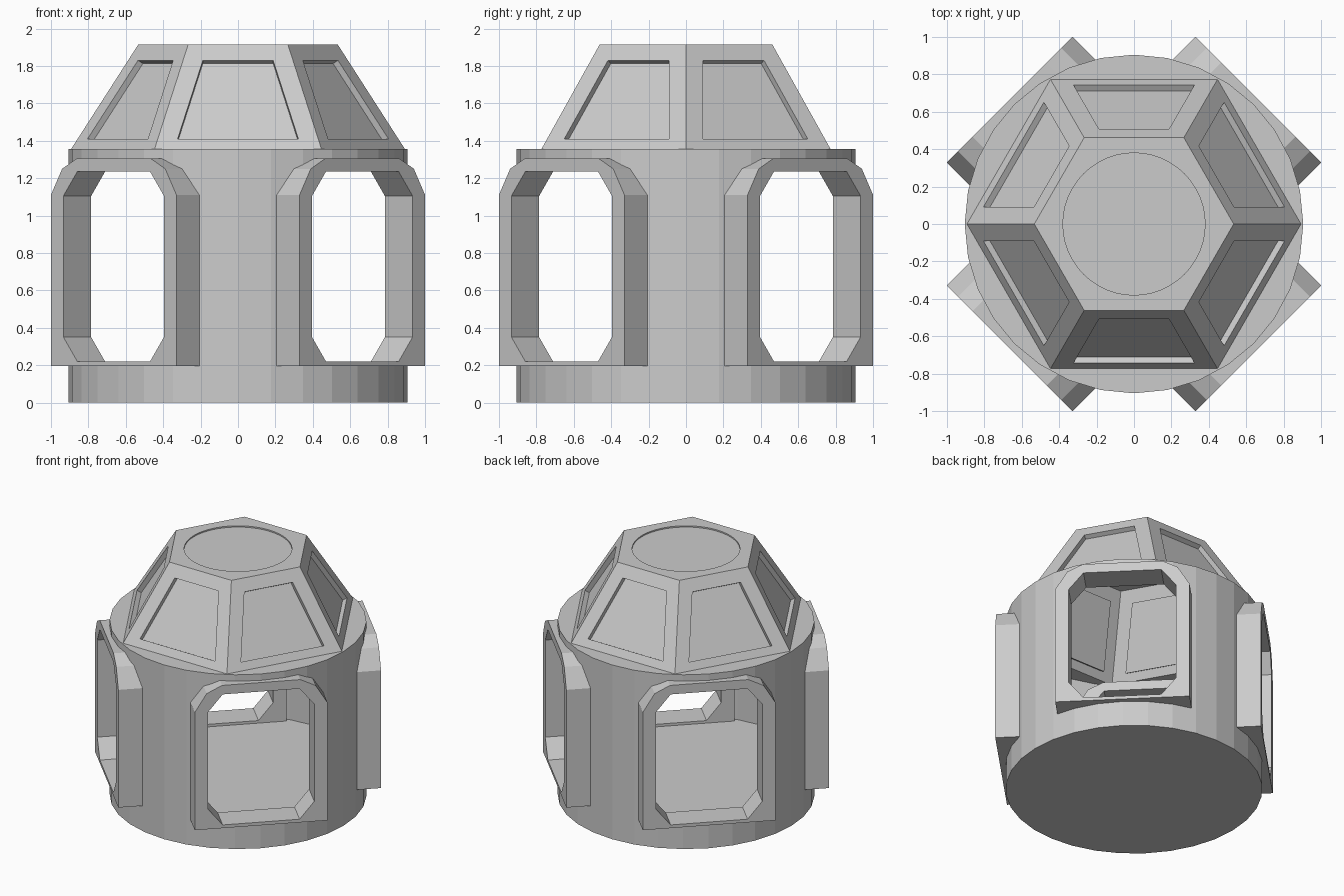
import bpy, bmesh, math
from mathutils import Vector, Matrix

if "Cube" in bpy.data.objects:
    bpy.data.objects.remove(bpy.data.objects["Cube"])

grey = bpy.data.materials.new("hull_grey")
grey.diffuse_color = (0.6, 0.6, 0.6, 1)
grey.use_nodes = True
grey.node_tree.nodes["Principled BSDF"].inputs["Base Color"].default_value = grey.diffuse_color
R, DECK, TOP, FLOOR = 0.905, 1.355, 1.915, 0.2


def finish(name, bm, recalc=True):
    bmesh.ops.remove_doubles(bm, verts=bm.verts[:], dist=1e-4)
    if recalc:
        bmesh.ops.recalc_face_normals(bm, faces=bm.faces[:])
    me = bpy.data.meshes.new(name)
    bm.to_mesh(me)
    bm.free()
    me.materials.append(grey)
    ob = bpy.data.objects.new(name, me)
    bpy.context.collection.objects.link(ob)
    return ob


def ring(n, r, z):
    return [Vector((r * math.cos(2 * math.pi * i / n), r * math.sin(2 * math.pi * i / n), z)) for i in range(n)]


def loop_edges(bm, pts):
    vs = [bm.verts.new(p) for p in pts]
    return [bm.edges.new((vs[i], vs[(i + 1) % len(vs)])) for i in range(len(vs))]


def fill_between(bm, outer, inner, normal):
    edges = loop_edges(bm, outer) + loop_edges(bm, inner)
    bmesh.ops.triangle_fill(bm, use_beauty=True, use_dissolve=False, edges=edges, normal=normal)


def mirrored(half):
    return half + [(-u, z) for u, z in reversed(half)]


# Outlines of the hatch frames: (sideways, height)
outer = mirrored([(0.475, 0.195), (0.475, 1.11), (0.39, 1.25), (0.28, 1.305)])
hole = mirrored([(0.275, 0.22), (0.38, 0.35), (0.38, 1.105), (0.275, 1.235)])

# Cylinder wall, sliced along the hatch outlines and opened there
bm = bmesh.new()
lo, hi = ring(32, R, 0), ring(32, R, DECK)
for i in range(32):
    j = (i + 1) % 32
    bm.faces.new([bm.verts.new(p) for p in (lo[i], lo[j], hi[j], hi[i])])
bmesh.ops.remove_doubles(bm, verts=bm.verts[:], dist=1e-4)
axes = [Vector((s, 1, 0)).normalized() for s in (1, -1)]
planes = []
for t in axes:
    group = []
    for i in range(8):
        (u0, z0), (u1, z1) = hole[i], hole[(i + 1) % 8]
        co = t * u0 + Vector((0, 0, z0))
        no = (t * (z1 - z0) - Vector((0, 0, u1 - u0))).normalized()
        group.append((co, no))
        bmesh.ops.bisect_plane(bm, geom=bm.verts[:] + bm.edges[:] + bm.faces[:],
                               dist=1e-5, plane_co=co, plane_no=no)
    planes.append(group)
gone = [f for f in bm.faces if any(all((f.calc_center_median() - co).dot(no) < 0 for co, no in g) for g in planes)]
bmesh.ops.delete(bm, geom=gone, context='FACES')
finish("cylinder_wall", bm, False)

# Underside and interior floor
for name, z, r in (("underside", 0, R), ("floor", FLOOR, R - 0.003)):
    bm = bmesh.new()
    pts = ring(32, r, z)
    bm.faces.new([bm.verts.new(p) for p in (pts if z else reversed(pts))])
    finish(name, bm, False)

# Four hatch frames on the diagonals
for k in range(4):
    bm = bmesh.new()
    fill_between(bm, [(u, -0.94, z) for u, z in outer], [(u, -0.94, z) for u, z in hole], (0, -1, 0))
    ext = bmesh.ops.extrude_face_region(bm, geom=bm.faces[:], use_keep_orig=True)
    bmesh.ops.translate(bm, verts=[g for g in ext["geom"] if isinstance(g, bmesh.types.BMVert)], vec=(0, 0.21, 0))
    bmesh.ops.rotate(bm, verts=bm.verts[:], cent=(0, 0, 0),
                     matrix=Matrix.Rotation(math.radians(45 + 90 * k), 3, 'Z'))
    finish("hatch_frame_%d" % (k + 1), bm)

# Deck between the cylinder and the hexagonal dome
bm = bmesh.new()
fill_between(bm, ring(32, R, DECK), ring(6, 0.893, DECK), (0, 0, 1))
finish("deck", bm, False)

# Hexagonal dome with six recessed windows
AP0, AP1 = 0.893 * math.sqrt(0.75), 0.533 * math.sqrt(0.75)
slope = (AP0 - AP1) / (TOP - DECK)
inward = Vector((0, 1, -slope)).normalized() * 0.035


def quad(z0, z1, margin):
    pts = []
    for s, z in ((-1, z0), (1, z0), (1, z1), (-1, z1)):
        a = AP0 - (z - DECK) * slope
        pts.append(Vector((s * (a / math.sqrt(3) - margin), -a, z)))
    return pts


bm = bmesh.new()
for k in range(6):
    rot = Matrix.Rotation(math.radians(60 * k), 3, 'Z')
    edge, win = quad(DECK, TOP, 0), quad(1.41, 1.83, 0.106)
    pane = [p + inward for p in win]
    faces = [pane]
    for a, b in ((edge, win), (win, pane)):
        faces += [[a[i], a[(i + 1) % 4], b[(i + 1) % 4], b[i]] for i in range(4)]
    for f in faces:
        bm.faces.new([bm.verts.new(rot @ p) for p in f])
finish("dome_sides", bm, False)

# Dome roof with a shallow round recess
bm = bmesh.new()
fill_between(bm, ring(6, 0.533, TOP), ring(48, 0.38, TOP), (0, 0, 1))
hi, lo = ring(48, 0.38, TOP), ring(48, 0.38, TOP - 0.01)
for i in range(48):
    j = (i + 1) % 48
    bm.faces.new([bm.verts.new(p) for p in (hi[i], hi[j], lo[j], lo[i])])
bm.faces.new([bm.verts.new(p) for p in lo])
finish("dome_roof", bm, False)
